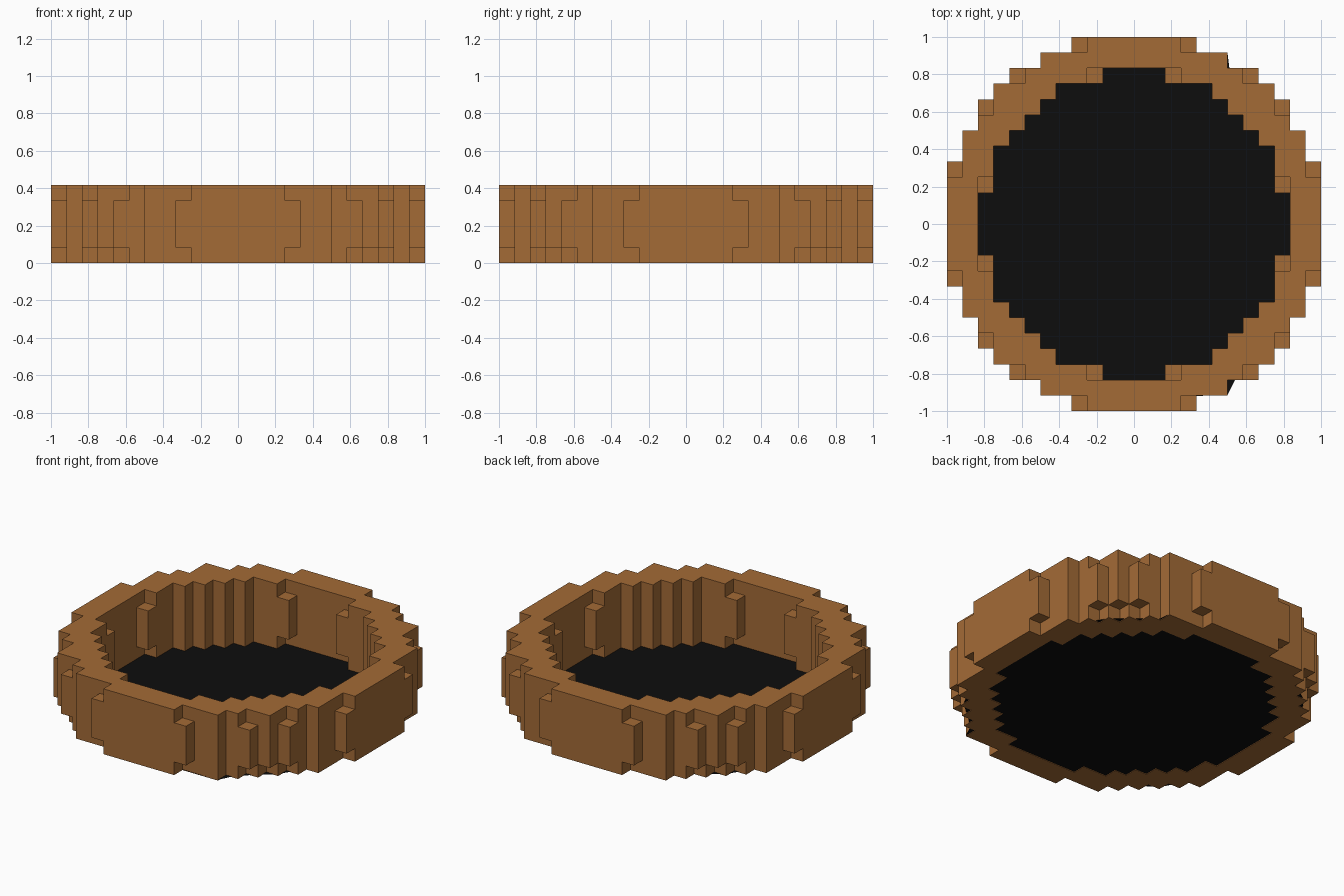
import bpy, bmesh

if "Cube" in bpy.data.objects:
    bpy.data.objects.remove(bpy.data.objects["Cube"])

U = 1 / 12  # size of one block


def material(name, rgb):
    m = bpy.data.materials.new(name)
    m.diffuse_color = (*rgb, 1)
    m.use_nodes = True
    m.node_tree.nodes["Principled BSDF"].inputs["Base Color"].default_value = m.diffuse_color
    return m


brown = material("wood brown", (0.371, 0.147, 0.037))
black = material("black", (0.004, 0.004, 0.004))

# Quarter profiles: half-width in blocks for each block row away from the centre
OUTER = [12, 12, 12, 12, 11, 11, 10, 10, 9, 8, 6, 4]
INNER = [10, 10, 9, 9, 9, 8, 7, 6, 5, 2]


def solid(i, j, k):
    """True if the block at column i, row j, layer k belongs to the ring."""
    a = i if i >= 0 else -i - 1
    b = j if j >= 0 else -j - 1
    if not 0 <= k < 5 or a > 11 or b > 11 or a >= OUTER[b]:
        return False
    if b < len(INNER) and a < INNER[b]:
        return False
    cell = (min(a, b), max(a, b))
    # chamfered corners on the top and bottom layers
    if k in (0, 4) and cell in {(3, 11), (7, 9), (2, 9)}:
        return False
    return not (k == 0 and cell == (8, 8))


def finish(name, bm, mat):
    me = bpy.data.meshes.new(name)
    bm.to_mesh(me)
    bm.free()
    me.materials.append(mat)
    ob = bpy.data.objects.new(name, me)
    bpy.context.collection.objects.link(ob)
    return ob


# Blocky ring wall: only exposed block sides become faces
bm = bmesh.new()
for i in range(-12, 12):
    for j in range(-12, 12):
        for k in range(5):
            if not solid(i, j, k):
                continue
            for axis in range(3):
                for s in (0, 1):
                    n = [i, j, k]
                    n[axis] += 1 if s else -1
                    if solid(*n):
                        continue
                    quad = []
                    for p, q in ((0, 0), (1, 0), (1, 1), (0, 1)):
                        c = [i, j, k]
                        c[axis] += s
                        c[(axis + 1) % 3] += p
                        c[(axis + 2) % 3] += q
                        quad.append(bm.verts.new([v * U for v in c]))
                    bm.faces.new(quad if s else quad[::-1])
bmesh.ops.remove_doubles(bm, verts=bm.verts, dist=0.001)
finish("ring_wall", bm, brown)

# Thin black floor just above the underside
right = [(0.3, -0.92), (0.5, -0.915), (0.54, -0.833), (0.62, -0.75), (0.74, -0.65),
         (0.83, -0.5), (0.915, -0.3), (0.915, 0.3), (0.83, 0.5), (0.74, 0.65),
         (0.62, 0.75), (0.51, 0.833), (0.5, 0.915), (0.3, 0.915)]
left = [(-0.3, 0.915), (-0.48, 0.83), (-0.74, 0.65), (-0.83, 0.5), (-0.915, 0.3),
        (-0.915, -0.3), (-0.83, -0.5), (-0.74, -0.65), (-0.48, -0.83), (-0.3, -0.915)]
bm = bmesh.new()
bm.faces.new([bm.verts.new((x, y, 0.004)) for x, y in right + left])
finish("floor", bm, black)
